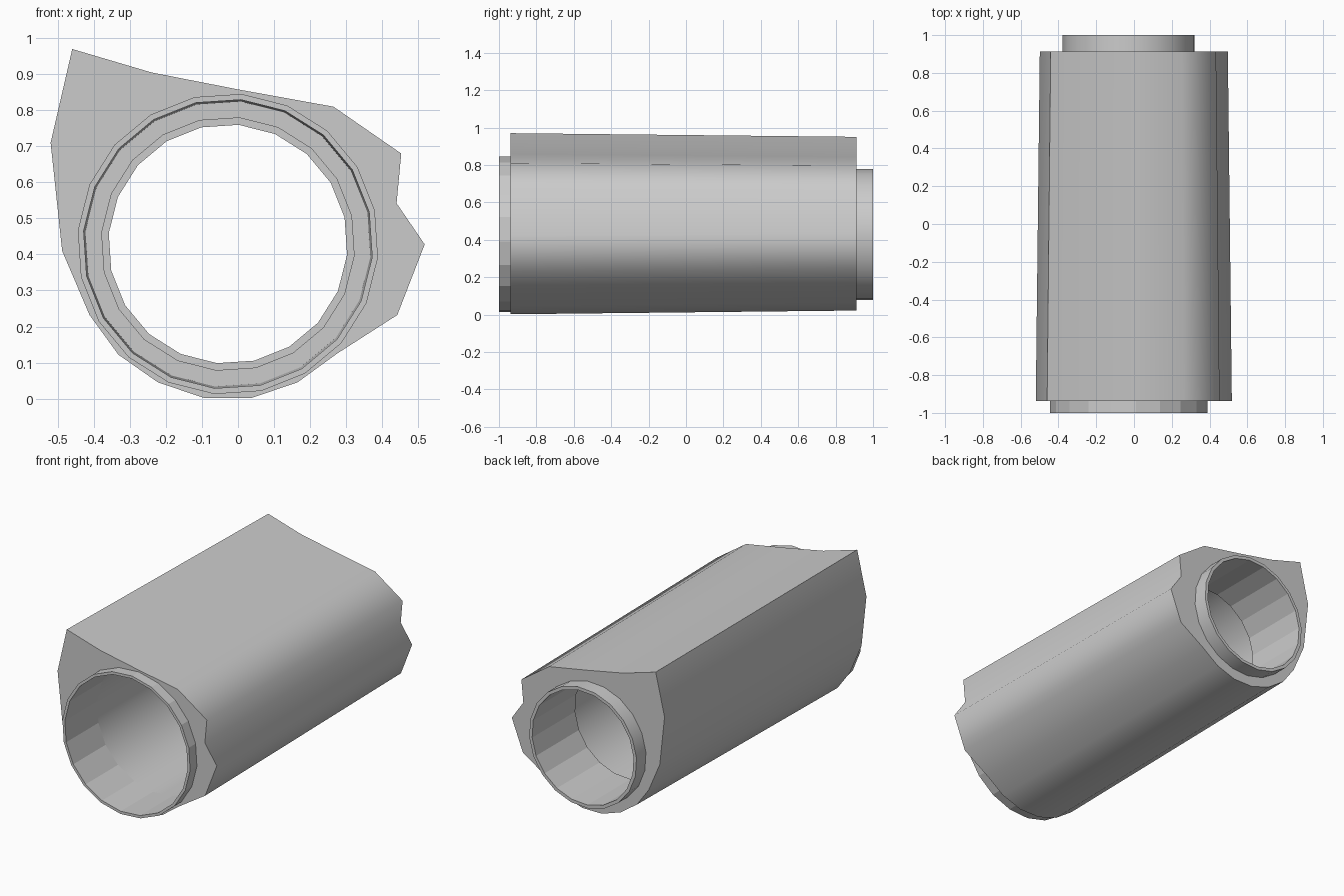
import bpy, bmesh, math

if "Cube" in bpy.data.objects:
    bpy.data.objects.remove(bpy.data.objects["Cube"])

SIDES, CX, CZ = 20, -0.028, 0.429
PHASE = math.radians(-5.2)


def ring(bm, y, r):
    """Circle of vertices around the bore axis."""
    angles = [PHASE + i * math.tau / SIDES for i in range(SIDES)]
    return [bm.verts.new((CX + r * math.cos(a), y, CZ + r * math.sin(a))) for a in angles]


def bridge(bm, a, b, smooth):
    """Band of quads between two closed loops."""
    n = len(a)
    for i in range(n):
        f = bm.faces.new((a[i], a[(i + 1) % n], b[(i + 1) % n], b[i]))
        f.smooth = smooth


def closed_edges(bm, loop):
    edges = []
    for i, v in enumerate(loop):
        w = loop[(i + 1) % len(loop)]
        edges.append(bm.edges.get((v, w)) or bm.edges.new((v, w)))
    return edges


def finish(bm, name, sharp_angle):
    bmesh.ops.recalc_face_normals(bm, faces=bm.faces)
    for e in bm.edges:
        if len(e.link_faces) == 2:
            e.smooth = e.calc_face_angle() < math.radians(sharp_angle)
    mesh = bpy.data.meshes.new(name)
    bm.to_mesh(mesh)
    bm.free()
    obj = bpy.data.objects.new(name, mesh)
    bpy.context.collection.objects.link(obj)
    return obj


# Housing: tapered angular outer body with a round hole in each end plate
outline = [(-0.46, 0.97), (-0.24, 0.905), (0.0, 0.858), (0.265, 0.81), (0.453, 0.68),
           (0.44, 0.542), (0.518, 0.428), (0.442, 0.232), (0.275, 0.125),
           (0.165, 0.045), (0.038, 0.002), (-0.095, 0.002), (-0.222, 0.045),
           (-0.332, 0.122), (-0.412, 0.232), (-0.488, 0.41), (-0.52, 0.71)]
bm = bmesh.new()
loops = []
for y, s in ((-0.937, 1.0), (0.912, 0.959)):
    loops.append([bm.verts.new((x * s, y, 0.49 + (z - 0.49) * s)) for x, z in outline])
bridge(bm, loops[0], loops[1], True)
for loop, y, r, ny in ((loops[0], -0.937, 0.418, -1), (loops[1], 0.912, 0.351, 1)):
    edges = closed_edges(bm, loop) + closed_edges(bm, ring(bm, y, r))
    bmesh.ops.triangle_fill(bm, edges=edges, use_beauty=True, normal=(0, ny, 0))
finish(bm, "housing", 70)

# Sleeve: front collar, bore and narrower back collar (y, radius, smooth band after)
profile = [(-0.937, 0.418, False), (-1.0, 0.418, False), (-1.0, 0.402, False),
           (-0.70, 0.402, True), (0.61, 0.397, False), (0.61, 0.353, False),
           (0.60, 0.353, False), (0.60, 0.332, False), (1.0, 0.332, False),
           (1.0, 0.351, True), (0.912, 0.351, True)]
bm = bmesh.new()
rings = [ring(bm, y, r) for y, r, _ in profile]
for i in range(len(rings) - 1):
    bridge(bm, rings[i], rings[i + 1], profile[i][2])
finish(bm, "bore_sleeve", 30)
